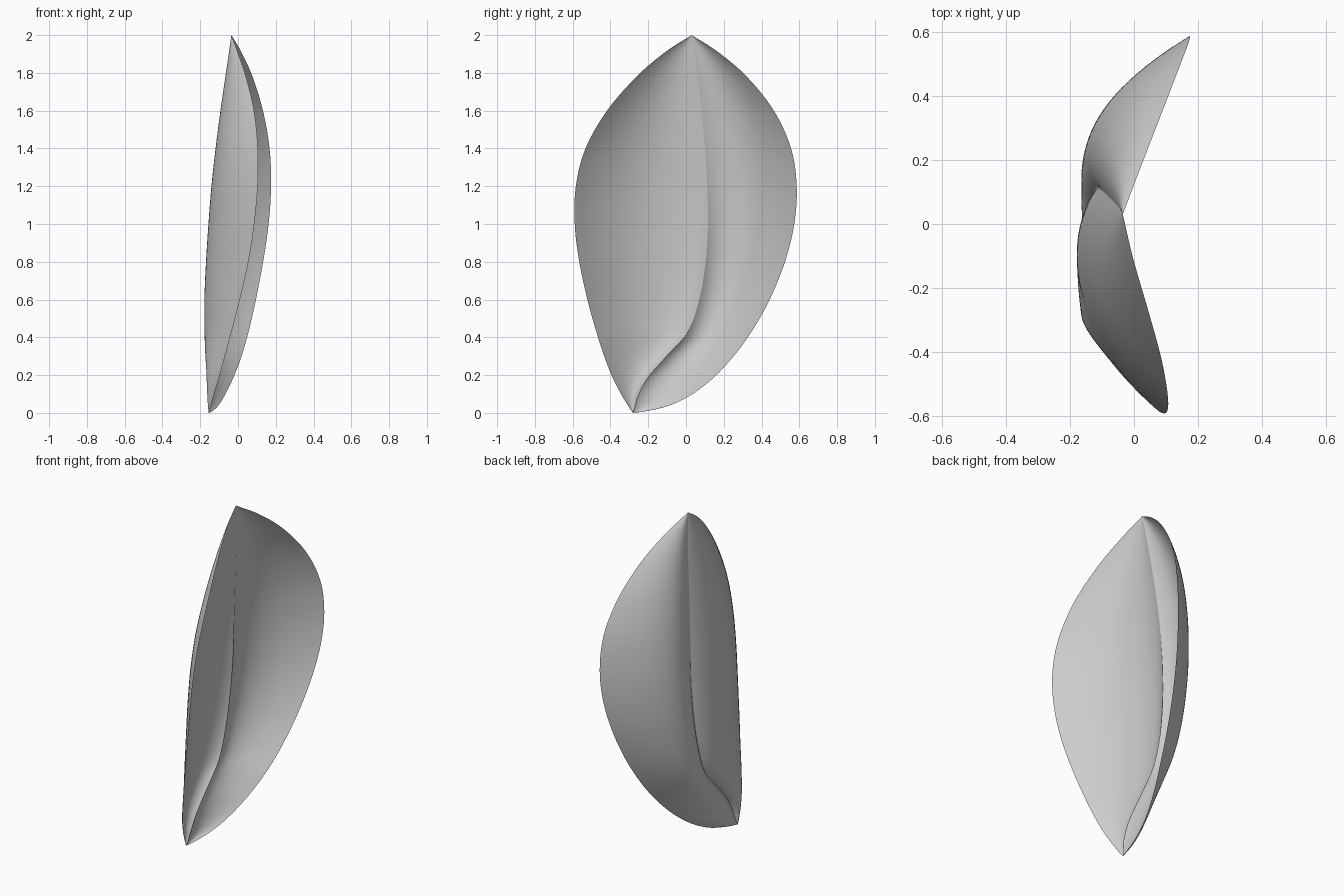
import bpy, bmesh, math

# Stations from base to tip:
# z, left edge (y, x), midrib y, right edge (y, x), bowl depth x, rib height
STATIONS = [
    (0.00, -0.280, -0.155, -0.280, -0.280, -0.155, -0.155, 0.000),
    (0.01, -0.288, -0.152, -0.277, -0.205, -0.135, -0.157, 0.006),
    (0.04, -0.308, -0.143, -0.268, -0.085, -0.103, -0.161, 0.015),
    (0.10, -0.344, -0.126, -0.250, 0.035, -0.066, -0.166, 0.028),
    (0.19, -0.390, -0.100, -0.200, 0.150, -0.023, -0.171, 0.038),
    (0.30, -0.433, -0.069, -0.103, 0.252, 0.019, -0.176, 0.044),
    (0.43, -0.475, -0.034, 0.008, 0.347, 0.056, -0.179, 0.048),
    (0.60, -0.522, 0.010, 0.068, 0.443, 0.095, -0.179, 0.050),
    (0.80, -0.565, 0.055, 0.101, 0.524, 0.133, -0.170, 0.048),
    (1.00, -0.589, 0.086, 0.113, 0.573, 0.162, -0.157, 0.044),
    (1.20, -0.583, 0.104, 0.109, 0.586, 0.175, -0.141, 0.037),
    (1.40, -0.532, 0.105, 0.098, 0.556, 0.167, -0.119, 0.028),
    (1.60, -0.418, 0.085, 0.080, 0.465, 0.132, -0.093, 0.020),
    (1.78, -0.262, 0.042, 0.061, 0.322, 0.077, -0.067, 0.012),
    (1.91, -0.110, -0.002, 0.044, 0.170, 0.018, -0.048, 0.006),
    (2.00, 0.030, -0.035, 0.030, 0.030, -0.035, -0.035, 0.000),
]
STEPS, ACROSS = 10, 28


def station(t):
    """Catmull-Rom interpolation between stations."""
    n = len(STATIONS) - 1
    i = min(int(t), n - 1)
    f = t - i
    b, c = STATIONS[i], STATIONS[i + 1]
    a = STATIONS[i - 1] if i > 0 else [2 * p - q for p, q in zip(b, c)]
    d = STATIONS[i + 2] if i + 2 <= n else [2 * q - p for p, q in zip(b, c)]
    return [0.5 * (2 * q + (r - p) * f + (2 * p - 5 * q + 4 * r - s) * f * f
                   + (3 * q - p - 3 * r + s) * f ** 3)
            for p, q, r, s in zip(a, b, c, d)]


def half_row(z, ym, xm, ye, xe, xb, s0):
    """Points from the midrib out to one edge: cupped bowl plus raised rib."""
    width = abs(ye - ym)
    w = max(min(0.05, 0.2 * width), 1e-5)

    def bowl(s):
        return xb + (xe - xb) * ((s - s0) / (1 - s0)) ** 2

    pts = []
    for k in range(ACROSS + 1):
        s = (k / ACROSS) ** 1.4
        rib = (xm - bowl(0)) * math.exp(-s * width / w) * (1 - s)
        pts.append((bowl(s) + rib, ym + (ye - ym) * s, z))
    return pts


# Leaf blade: one cupped sheet folded along its midrib
bm = bmesh.new()
rows = []
for j in range((len(STATIONS) - 1) * STEPS + 1):
    z, yl, xl, ym, yr, xr, xb, h = station(j / STEPS)
    z = max(z, 0.0)
    left = half_row(z, ym, xb + h, yl, xl, xb, 0.25)
    right = half_row(z, ym, xb + h, yr, xr, xb + 0.25 * h, 0.21)
    rows.append([bm.verts.new(p) for p in left[::-1] + right[1:]])
for r0, r1 in zip(rows, rows[1:]):
    for k in range(len(r0) - 1):
        bm.faces.new((r0[k], r0[k + 1], r1[k + 1], r1[k]))
bmesh.ops.remove_doubles(bm, verts=bm.verts, dist=1e-4)
bmesh.ops.dissolve_degenerate(bm, edges=bm.edges, dist=1e-5)

mesh = bpy.data.meshes.new("leaf_blade")
bm.to_mesh(mesh)
bm.free()
leaf = bpy.data.objects.new("leaf_blade", mesh)
bpy.context.collection.objects.link(leaf)
bpy.context.view_layer.objects.active = leaf
leaf.select_set(True)
bpy.ops.object.shade_smooth()
